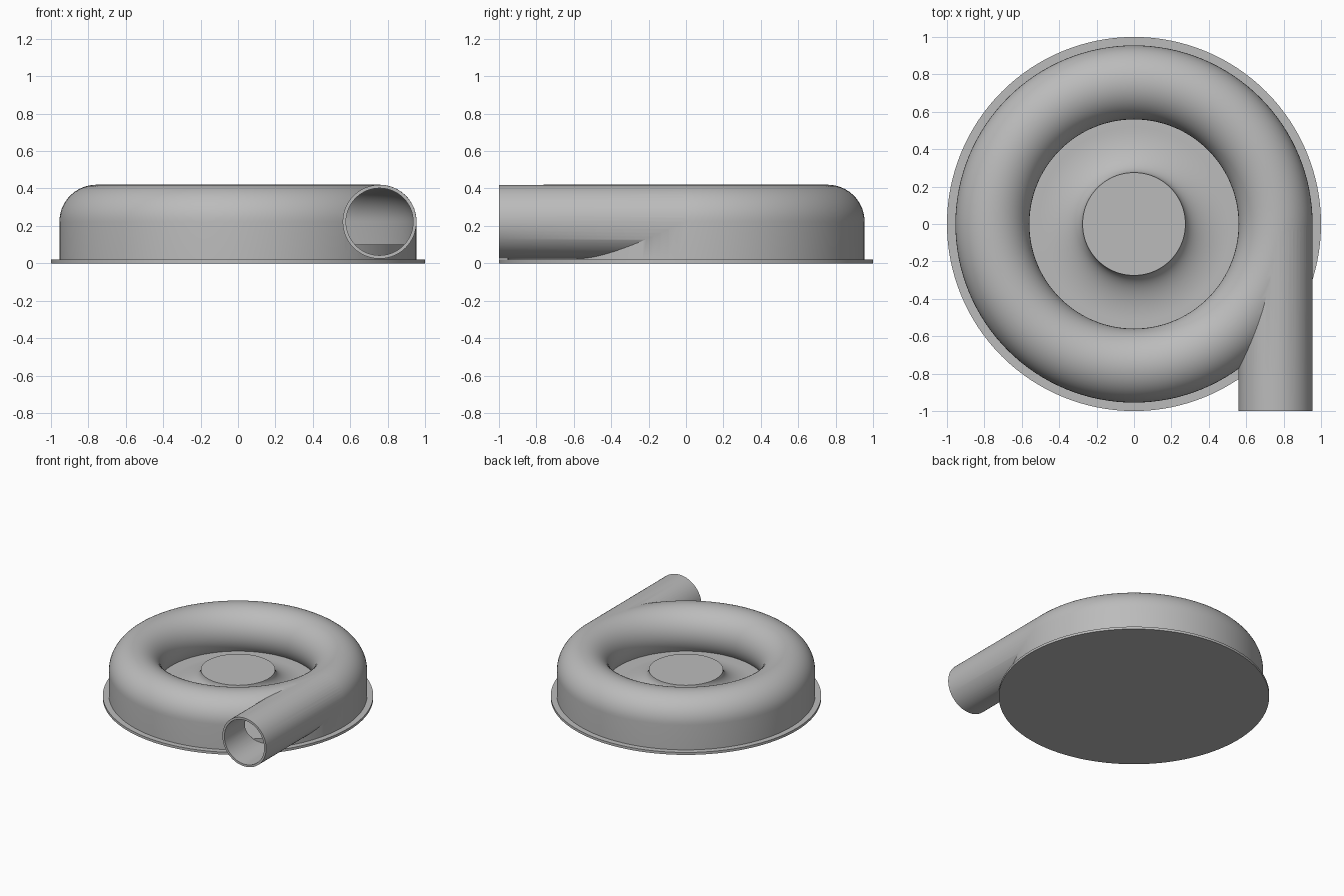
import bpy, bmesh, math
from mathutils import Matrix

cube = bpy.data.objects.get("Cube")
if cube:
    bpy.data.objects.remove(cube, do_unlink=True)

grey = bpy.data.materials.new("plain grey")
grey.use_nodes = True
colour = (0.5, 0.5, 0.5, 1)
grey.diffuse_color = colour
grey.node_tree.nodes["Principled BSDF"].inputs["Base Color"].default_value = colour

RING = 0.757    # radius of the duct centre line
AXIS_Z = 0.222  # height of the duct centre line
FLOOR = 0.1


def finish(name, bm):
    bmesh.ops.recalc_face_normals(bm, faces=bm.faces)
    mesh = bpy.data.meshes.new(name)
    bm.to_mesh(mesh)
    bm.free()
    mesh.materials.append(grey)
    obj = bpy.data.objects.new(name, mesh)
    bpy.context.collection.objects.link(obj)
    return obj


def revolve(name, profile, closed, steps=128):
    """Spin a profile of (radius, height) points around the z axis."""
    bm = bmesh.new()
    verts = [bm.verts.new((r, 0, z)) for r, z in profile]
    edges = [bm.edges.new(p) for p in zip(verts, verts[1:])]
    if closed:
        edges.append(bm.edges.new((verts[-1], verts[0])))
    bmesh.ops.spin(bm, geom=verts + edges, cent=(0, 0, 0), axis=(0, 0, 1),
                   angle=math.tau, steps=steps, use_merge=True)
    bmesh.ops.remove_doubles(bm, verts=bm.verts, dist=1e-5)
    return finish(name, bm)


def tube(name, radius, start, end):
    """Solid cylinder along y on the duct centre line."""
    bm = bmesh.new()
    place = (Matrix.Translation((RING, (start + end) / 2, AXIS_Z))
             @ Matrix.Rotation(math.pi / 2, 4, "X"))
    bmesh.ops.create_cone(bm, cap_ends=True, segments=64, radius1=radius,
                          radius2=radius, depth=end - start, matrix=place)
    return finish(name, bm)


def duct_profile(radius, bottom):
    """Straight outer wall, rounded roof and inward-curling inner wall."""
    last = math.pi + math.asin((AXIS_Z - FLOOR) / radius)
    arc = [(RING + radius * math.cos(last * i / 32),
            AXIS_Z + radius * math.sin(last * i / 32)) for i in range(33)]
    return [(RING + radius, bottom)] + arc + [(arc[-1][0], bottom)]


def shade(obj):
    bpy.ops.object.select_all(action="DESELECT")
    bpy.context.view_layer.objects.active = obj
    obj.select_set(True)
    bpy.ops.object.shade_smooth_by_angle(angle=math.radians(30))


# Spiral housing with its tangential outlet, hollowed out
housing = revolve("housing", duct_profile(0.198, 0.015), True)
tools = [
    (tube("outlet_pipe", 0.1975, -1, 0), "UNION"),
    (revolve("cavity_cutter", duct_profile(0.18, -0.05), True), "DIFFERENCE"),
    (tube("bore_cutter", 0.1795, -1.1, -0.01), "DIFFERENCE"),
]
bpy.context.view_layer.objects.active = housing
for tool, operation in tools:
    mod = housing.modifiers.new(operation.lower(), "BOOLEAN")
    mod.operation = operation
    mod.solver = "EXACT"
    mod.object = tool
    bpy.ops.object.modifier_apply(modifier=mod.name)
    bpy.data.objects.remove(tool, do_unlink=True)
shade(housing)

# Thin mounting plate
plate = revolve("base_plate", [(0, 0), (1, 0), (1, 0.02), (0, 0.02)], False)
shade(plate)

# Raised floor with a flared hub in the middle
HUB, HUB_TOP, FLARE = 0.275, 0.23, 0.24
flare = [(HUB + FLARE * (1 - math.cos(a)), HUB_TOP - (HUB_TOP - FLOOR) * math.sin(a))
         for a in (math.pi / 2 * i / 16 for i in range(17))]
hub = revolve("hub_and_floor", [(0, HUB_TOP)] + flare
              + [(0.94, FLOOR), (0.94, 0.015), (0, 0.015)], False)
shade(hub)
